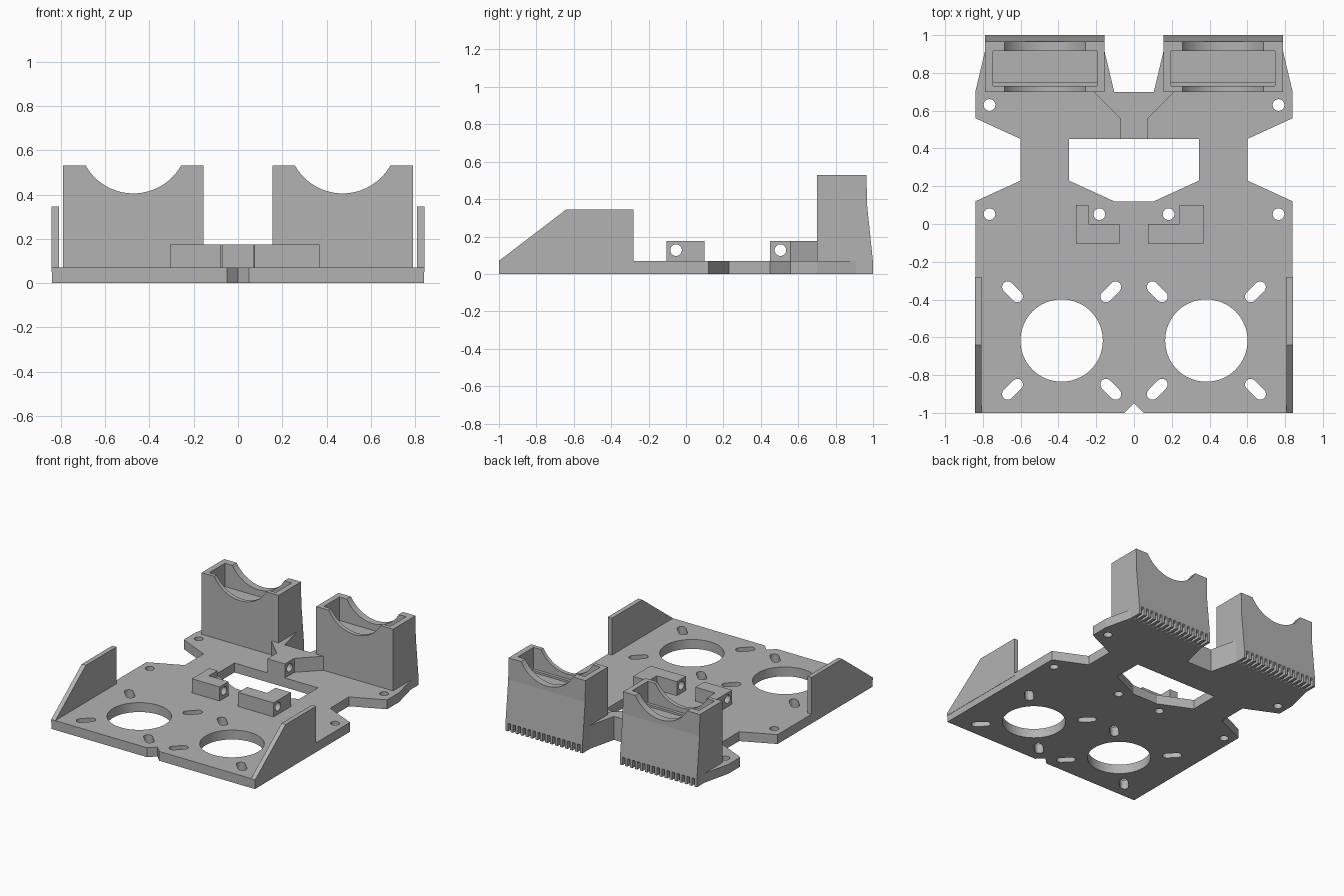
import bpy, bmesh, math
from mathutils import Vector

cube = bpy.data.objects.get("Cube")
if cube:
    bpy.data.objects.remove(cube, do_unlink=True)

grey = bpy.data.materials.new("mid grey")
grey.use_nodes = True
COLOUR = (0.45, 0.45, 0.45, 1)
grey.diffuse_color = COLOUR
grey.node_tree.nodes["Principled BSDF"].inputs["Base Color"].default_value = COLOUR

BASE, BLOCK, TOP = 0.07, 0.175, 0.53


def prism(name, outline, lo, hi, axis="z"):
    """Extrude a 2D outline along an axis; outlines are (x,y), (y,z) or (x,z)."""
    place = {"z": lambda a, b, c: (a, b, c),
             "x": lambda a, b, c: (c, a, b),
             "y": lambda a, b, c: (a, c, b)}[axis]
    bm = bmesh.new()
    face = bm.faces.new([bm.verts.new(place(a, b, lo)) for a, b in outline])
    new = bmesh.ops.extrude_face_region(bm, geom=[face])["geom"]
    move = Vector(place(0, 0, hi - lo))
    bmesh.ops.translate(bm, vec=move, verts=[v for v in new if isinstance(v, bmesh.types.BMVert)])
    bmesh.ops.recalc_face_normals(bm, faces=bm.faces)
    mesh = bpy.data.meshes.new(name)
    bm.to_mesh(mesh)
    bm.free()
    mesh.materials.append(grey)
    obj = bpy.data.objects.new(name, mesh)
    bpy.context.collection.objects.link(obj)
    return obj


def circle(cx, cy, r, n=48):
    return [(cx + r * math.cos(math.tau * i / n), cy + r * math.sin(math.tau * i / n)) for i in range(n)]


def slot(cx, cy, angle, half, r, n=10):
    points = []
    for end in (0, 1):
        turn = angle + math.pi * end
        ex, ey = cx + half * math.cos(turn), cy + half * math.sin(turn)
        for i in range(n + 1):
            a = turn - math.pi / 2 + math.pi * i / n
            points.append((ex + r * math.cos(a), ey + r * math.sin(a)))
    return points


def rect(a0, a1, b0, b1):
    return [(a0, b0), (a1, b0), (a1, b1), (a0, b1)]


def cut(obj, cutters):
    for c in cutters:
        mod = obj.modifiers.new("cut", "BOOLEAN")
        mod.operation, mod.solver, mod.object = "DIFFERENCE", "EXACT", c
        c.hide_render = True
    bpy.context.view_layer.objects.active = obj
    for mod in list(obj.modifiers):
        bpy.ops.object.modifier_apply(modifier=mod.name)
    for c in cutters:
        bpy.data.objects.remove(c, do_unlink=True)


def span(sign, a, b):
    return sorted((sign * a, sign * b))


# Base plate, mirrored from its left half outline
half = [(0.05, -1), (0.84, -1), (0.84, 0.12), (0.6, 0.23), (0.6, 0.45), (0.84, 0.56),
        (0.84, 0.7), (0.79, 0.91), (0.155, 0.91), (0.105, 0.7)]
plate = prism("base_plate", [(0, -0.95)] + half + [(-x, y) for x, y in reversed(half)], 0, BASE)
window = [(0.345, 0.45), (0.345, 0.23), (0.105, 0.12)]
outlines = [window + [(-x, y) for x, y in reversed(window)]]
for s in (-1, 1):
    outlines += [circle(s * 0.765, 0.63, 0.031, 24), circle(s * 0.765, 0.052, 0.031, 24),
                 circle(s * 0.183, 0.052, 0.031, 24), circle(s * 0.383, -0.617, 0.218, 64)]
    for dx in (-1, 1):
        for dy in (-1, 1):
            outlines.append(slot(s * 0.383 + dx * 0.26, -0.617 + dy * 0.258,
                                 math.atan2(dy, dx), 0.036, 0.03))
cut(plate, [prism("hole_cutter", o, -0.1, 0.2) for o in outlines])

for s, side in ((-1, "right"), (1, "left")):
    # Sloped side fins
    prism(side + "_fin", [(-1, 0.05), (-1, BASE), (-0.64, 0.345), (-0.28, 0.345), (-0.28, 0.05)],
          *span(s, 0.808, 0.842), axis="x")

    # Rear holder with a pocket and a round saddle
    holder = prism(side + "_holder", [(0.7, 0), (0.91, 0), (1, 0.06), (0.968, 0.37), (0.965, TOP), (0.7, TOP)],
                   *span(s, 0.155, 0.79), axis="x")
    pocket = prism("pocket_cutter", rect(*span(s, 0.197, 0.747), 0.73, 0.915), 0.355, 0.7)
    saddle = prism("saddle_cutter", circle(s * 0.472, 0.652, 0.247, 96), 0.6, 1.1, axis="y")
    cut(holder, [pocket, saddle])
    prism(side + "_pocket_ledge", rect(*span(s, 0.19, 0.75), 0.725, 0.753), 0.35, 0.37)

    # Teeth under the sloping rear edge
    count = 16
    pitch = (0.79 - 0.155) / (count - 0.5)
    for i in range(count):
        x = 0.155 + i * pitch
        prism(f"{side}_tooth_{i + 1}", [(0.91, 0), (1, 0), (1, 0.06)],
              *span(s, x, x + pitch / 2), axis="x")

    # Wedge beside the holder
    prism(side + "_wedge", [(s * 0.105, 0.7), (s * 0.16, 0.7), (s * 0.16, 0.91), (s * 0.155, 0.91)], 0.03, BLOCK)

# Centre bracket and the two L brackets, drilled crosswise
arm = [(0.073, 0.45), (0.073, 0.56), (0.215, 0.7)]
centre = prism("centre_bracket", arm + [(-x, y) for x, y in reversed(arm)], 0.05, BLOCK)
cut(centre, [prism("drill", circle(0.505, 0.127, 0.031, 24), -0.5, 0.5, axis="x")])

for name, s, outer, step, inner in (("right", -1, 0.307, 0.24, 0.078), ("left", 1, 0.367, 0.24, 0.075)):
    outline = [(outer, 0.1), (step, 0.1), (step, 0), (inner, 0), (inner, -0.105), (outer, -0.105)]
    bracket = prism(name + "_bracket", [(s * x, y) for x, y in outline], 0.05, BLOCK)
    cut(bracket, [prism("drill", circle(-0.053, 0.127, 0.031, 24), -0.6, 0.6, axis="x")])
